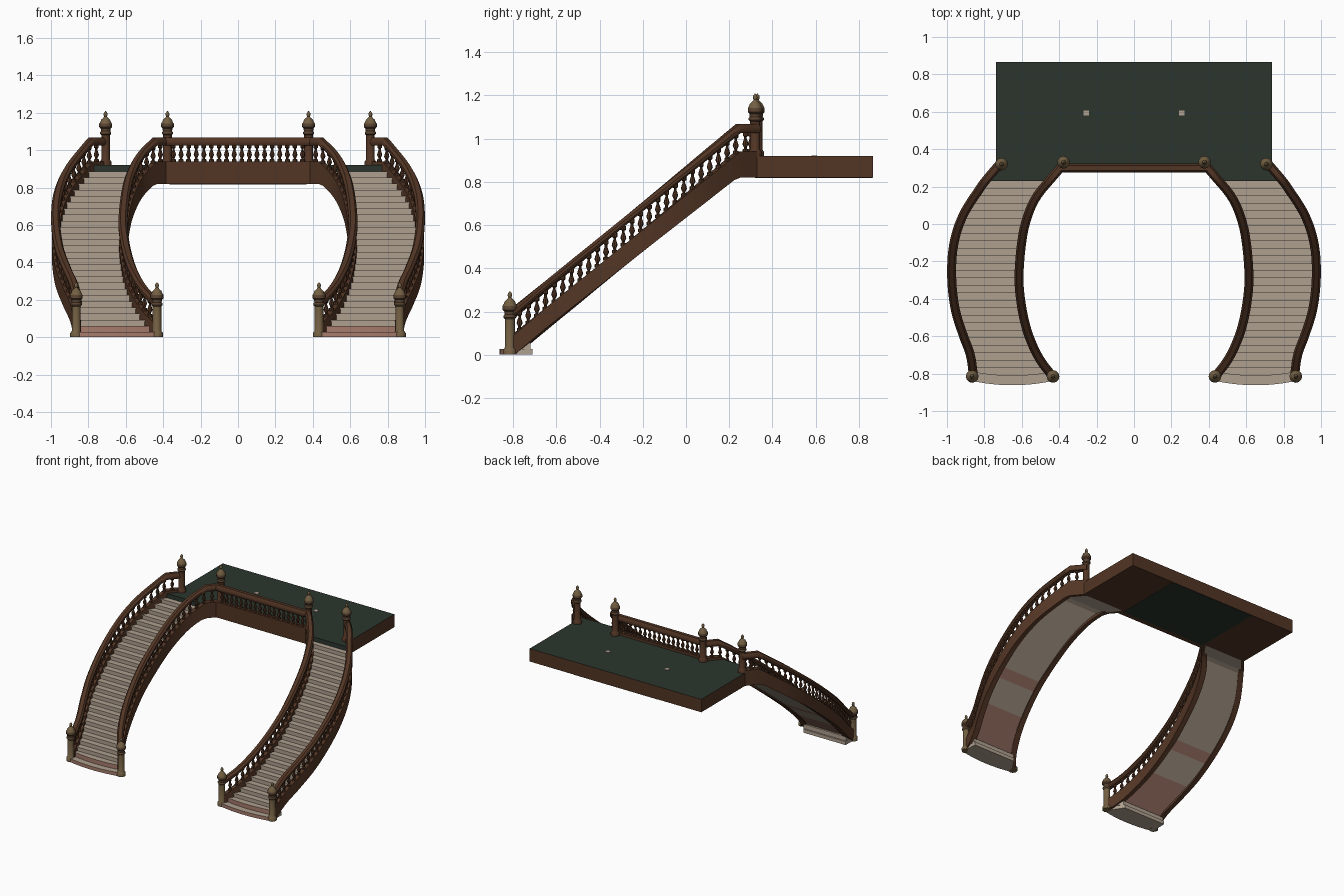
import bpy, bmesh, math
from mathutils import Vector

if "Cube" in bpy.data.objects:
    bpy.data.objects.remove(bpy.data.objects["Cube"])


def material(name, r, g, b):
    m = bpy.data.materials.new(name)
    m.diffuse_color = (r, g, b, 1)
    m.use_nodes = True
    m.node_tree.nodes["Principled BSDF"].inputs["Base Color"].default_value = m.diffuse_color
    return m


WOOD = material("dark wood", .085, .036, .018)
GREEN = material("dark green floor", .025, .036, .027)
STONE = material("pale stone", .43, .35, .275)
PINK = material("pink stone", .38, .20, .15)
BRASS = material("aged brass", .17, .115, .055)
BRONZE = material("bronze wood", .10, .056, .03)


def make(name, verts, faces, mats, rule=None, mirror=False, fix=True, smooth=None):
    me = bpy.data.meshes.new(name)
    me.from_pydata(verts, [], faces)
    for m in mats:
        me.materials.append(m)
    if fix:
        bm = bmesh.new()
        bm.from_mesh(me)
        bmesh.ops.recalc_face_normals(bm, faces=bm.faces)
        bm.to_mesh(me)
        bm.free()
    if rule:
        for p in me.polygons:
            p.material_index = rule(p)
    ob = bpy.data.objects.new(name, me)
    bpy.context.collection.objects.link(ob)
    if smooth:
        bpy.ops.object.select_all(action='DESELECT')
        bpy.context.view_layer.objects.active = ob
        ob.select_set(True)
        bpy.ops.object.shade_smooth_by_angle(angle=math.radians(smooth))
    if mirror:
        md = ob.modifiers.new("mirror", 'MIRROR')
        md.use_mirror_merge = False
    return ob


def prism(name, poly, z0, z1, mats, rule=None, mirror=False):
    n = len(poly)
    verts = [(x, y, z0) for x, y in poly] + [(x, y, z1) for x, y in poly]
    faces = [list(range(n))[::-1], list(range(n, 2 * n))]
    faces += [(i, (i + 1) % n, n + (i + 1) % n, n + i) for i in range(n)]
    return make(name, verts, faces, mats, rule, mirror)


def rect(x0, x1, y0, y1):
    return [(x0, y0), (x1, y0), (x1, y1), (x0, y1)]


# Plan curves of the right flight: (y, x) points joined smoothly
INNER = [(-.815, .435), (-.73, .50), (-.63, .55), (-.53, .583), (-.4, .607), (-.27, .615),
         (-.05, .593), (.08, .555), (.16, .512), (.24, .445), (.31, .385)]
OUTER = [(-.815, .858), (-.7, .875), (-.59, .915), (-.45, .957), (-.27, .975),
         (-.1, .962), (.05, .912), (.2, .817), (.24, .787), (.33, .71)]


def curve(pts, y):
    n = len(pts)
    y = min(max(y, pts[0][0]), pts[-1][0])
    i = next(k for k in range(n - 1) if y <= pts[k + 1][0])

    def slope(k):
        a, b = pts[max(k - 1, 0)], pts[min(k + 1, n - 1)]
        return (b[1] - a[1]) / (b[0] - a[0])
    (y0, x0), (y1, x1) = pts[i], pts[i + 1]
    h = y1 - y0
    t = (y - y0) / h
    return ((2*t**3 - 3*t*t + 1) * x0 + (t**3 - 2*t*t + t) * h * slope(i)
            + (3*t*t - 2*t**3) * x1 + (t**3 - t*t) * h * slope(i + 1))


def rise(y):  # height relative to the landing
    return .82 * (min(y, .24) - .24)


def under(y):  # lower edge of the stringers
    return max(0, .82 + .805 * (min(y, .225) - .225))


def sweep(name, path, section, mirror):
    """path: plan points; section(y) gives (sideways offset, z) points."""
    verts, faces = [], []
    for i, p in enumerate(path):
        d = path[min(i + 1, len(path) - 1)] - path[max(i - 1, 0)]
        nrm = Vector((d.y, -d.x)).normalized()
        sec = section(p.y)
        verts += [(p.x + nrm.x * o, p.y + nrm.y * o, z) for o, z in sec]
    m = len(sec)
    for i in range(len(path) - 1):
        for j in range(m):
            a, b = i * m + j, i * m + (j + 1) % m
            faces.append((a, b, b + m, a + m))
    faces += [list(range(m)), list(range(len(verts) - m, len(verts)))[::-1]]
    return make(name, verts, faces, [WOOD], mirror=mirror, smooth=35)


def rail_section(y):
    z = 1.025 + rise(y)
    return [(-.018, z), (-.024, z + .01), (-.024, z + .025), (-.013, z + .043),
            (.013, z + .043), (.024, z + .025), (.024, z + .01), (.018, z)]


def stringer_section(y):
    t, b = .94 + rise(y), under(y)
    return [(-.02, b), (-.02, t), (.02, t), (.02, b)]


def lathes(name, spots, prof, seg, mats, rule=None, mirror=False):
    verts, faces = [], []
    for x, y, z in spots:
        s = len(verts)
        for r, h in prof:
            verts += [(x + r * math.cos(2 * math.pi * k / seg),
                       y + r * math.sin(2 * math.pi * k / seg), z + h) for k in range(seg)]
        for i in range(len(prof) - 1):
            for k in range(seg):
                a, b = s + i * seg + k, s + i * seg + (k + 1) % seg
                faces.append((a, b, b + seg, a + seg))
        faces.append([s + k for k in range(seg)][::-1])
        faces.append([len(verts) - seg + k for k in range(seg)])
    return make(name, verts, faces, mats, rule, mirror, smooth=40)


BALUSTER = [(.013, -.004), (.013, .01), (.006, .014), (.008, .022), (.014, .034), (.011, .046),
            (.006, .06), (.006, .068), (.012, .073), (.012, .09)]

# Stringers, handrails and balusters of both flights
for side, pts in (("inner", INNER), ("outer", OUTER)):
    y0, y1 = -.81, pts[-1][0]
    ys = [y0 + (.24 - y0) * i / 36 for i in range(37)] + [.27, y1]
    path = [Vector((curve(pts, y), y)) for y in ys]
    sweep(side + "_stringer", path, stringer_section, True)
    sweep(side + "_handrail", path, rail_section, True)
    spots = [(curve(pts, y), y, .94 + rise(y)) for y in [-.77 + .04 * k for k in range(26)] + [.275]]
    lathes(side + "_balusters", spots, BALUSTER, 8, [WOOD], mirror=True)

# Bridge balustrade between the flights
bridge = [Vector((-.39, .30)), Vector((.39, .30))]
sweep("bridge_handrail", bridge, lambda y: rail_section(.3), False)
sweep("bridge_fascia", bridge, lambda y: stringer_section(.3), False)
lathes("bridge_balusters", [(-.345 + .69 * k / 17, .30, .94) for k in range(18)], BALUSTER, 8, [WOOD])

# Newel posts with turned caps and finials
POST = [(.032, 0), (.032, .022), (.026, .03), (.023, .035), (.023, .165), (.03, .172), (.03, .18),
        (.025, .186), (.026, .2), (.034, .208), (.034, .226), (.028, .236), (.024, .247),
        (.012, .258), (.007, .265), (.011, .274), (.009, .284), (.002, .293)]
lathes("bottom_newel_posts", [(.433, -.815, 0), (.865, -.815, 0)], POST, 12, [BRASS, BRONZE],
       lambda p: int(.17 < p.center.z < .23), True)
lathes("top_newel_posts", [(.377, .33, .915), (.708, .32, .915)], POST, 12, [BRONZE, BRASS, WOOD],
       lambda p: 1 if p.center.z > 1.145 else (2 if p.center.z < 1.08 else 0), True)

# Upper platform and its underside panel
prism("platform", rect(-.737, .737, .31, .865), .82, .92, [WOOD, GREEN], lambda p: int(p.normal.z > .5))
prism("underside_panel", rect(-.365, .365, .32, .862), .817, .823, [GREEN])
prism("floor_mark", rect(.24, .27, .58, .607), .918, .923, [STONE], mirror=True)
prism("landing", [(curve(INNER, .23), .23), (curve(OUTER, .23), .23), (.715, .33), (.385, .33)],
      .83, .92, [GREEN], mirror=True)

# Treads and risers, with a small nosing on each step
GO, RISE = .04, .0331
prof = []
for k in range(25, 0, -1):
    f, z = .23 - GO * k, .92 - RISE * k
    prof += [(f + .006, z - RISE), (f + .006, z - .008), (f, z - .008), (f, z)]
prof += [(.236, .92 - RISE)]
verts, faces = [], []
for y, z in prof:
    verts += [(curve(INNER, y), y, z), (curve(OUTER, y), y, z)]
for i in range(len(prof) - 1):
    faces.append((2 * i, 2 * i + 1, 2 * i + 3, 2 * i + 2))
make("steps", verts, faces, [STONE], mirror=True, fix=False)


# Two bow-fronted starting steps
def bow(x0, x1, front, back, sag):
    c, h = (x0 + x1) / 2, (x1 - x0) / 2
    pts = [(c + h * u / 6, front + sag * (u / 6) ** 2) for u in range(-6, 7)]
    return pts + [(curve(OUTER, back), back), (curve(INNER, back), back)]


prism("first_step", bow(.425, .875, -.862, -.71, .025), 0, .027, [STONE, PINK],
      lambda p: int(p.normal.y < -.5), True)
prism("second_step", bow(.44, .86, -.812, -.72, .02), .027, .06, [STONE, PINK],
      lambda p: int(p.normal.y < -.5), True)

# Sloping soffit under each flight
ys = [-.74 + .965 * i / 30 for i in range(31)] + [.33]
verts, faces = [], []
for y in ys:
    z = under(y) + (.012 if y < .2 else -.002)
    verts += [(curve(INNER, y), y, z), (curve(OUTER, y), y, z)]
for i in range(len(ys) - 1):
    faces.append((2 * i, 2 * i + 2, 2 * i + 3, 2 * i + 1))
make("soffit", verts, faces, [STONE, PINK],
     lambda p: int(p.center.y < -.5 or -.36 < p.center.y < -.28), True, fix=False)
